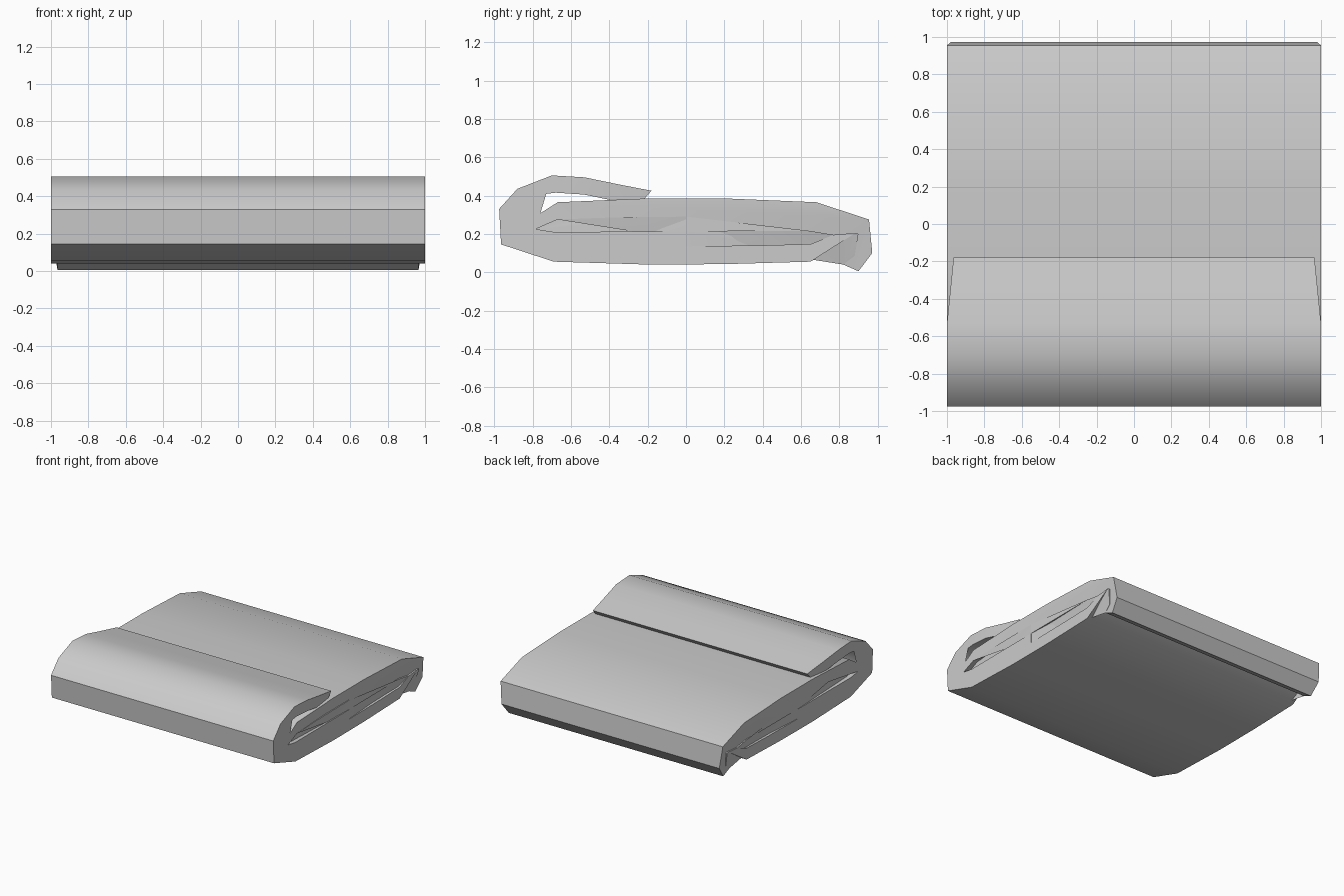
import bpy, bmesh, math

if "Cube" in bpy.data.objects:
    bpy.data.objects.remove(bpy.data.objects["Cube"])


def sheet(name, pts):
    """Extrude a (y, z, half width) outline across x, with capped ends."""
    bm = bmesh.new()
    left = [bm.verts.new((-w, y, z)) for y, z, w in pts]
    right = [bm.verts.new((w, y, z)) for y, z, w in pts]
    n = len(pts)
    for i in range(n):
        j = (i + 1) % n
        bm.faces.new((left[i], left[j], right[j], right[i]))
    caps = [bm.faces.new(left[::-1]), bm.faces.new(right)]
    bmesh.ops.triangulate(bm, faces=caps, ngon_method='EAR_CLIP')
    bmesh.ops.recalc_face_normals(bm, faces=bm.faces)
    me = bpy.data.meshes.new(name)
    bm.to_mesh(me)
    bm.free()
    ob = bpy.data.objects.new(name, me)
    bpy.context.collection.objects.link(ob)
    bpy.ops.object.select_all(action='DESELECT')
    ob.select_set(True)
    bpy.context.view_layer.objects.active = ob
    bpy.ops.object.shade_smooth_by_angle(angle=math.radians(42))
    return ob


def full(pts):
    return [(y, z, 1.0) for y, z in pts]


# lower layer of the folded cloth: top flap, left turn and bottom panel
flap_top = [(-.18, .425, .965), (-.35, .458, .982), (-.53, .495, 1)]
flap_under = [(-.53, .405, 1), (-.40, .378, .985), (-.22, .38, .967)]
sheet("lower_fold", flap_top + full([
    (-.70, .505), (-.88, .435), (-.975, .33), (-.965, .145), (-.69, .055),
    (-.20, .04), (.20, .042), (.65, .055), (.885, .205),
    (.77, .195), (.65, .147), (.40, .14), (0, .135),
    (0, .213), (-.69, .21), (-.785, .225), (-.905, .215),
    (-.88, .34), (-.80, .40), (-.68, .415)]) + flap_under)

# upper layer: top panel, right turn and small hanging hem
sheet("upper_fold", full([
    (-.905, .215), (-.67, .365), (-.20, .385), (.20, .385), (.68, .365),
    (.955, .275)]) + [
    (.972, .10, .98), (.90, .005, .965), (.82, .04, .965), (.88, .085, .975)]
    + full([(.90, .20), (.885, .205), (.77, .195), (.65, .215), (0, .213),
            (0, .29), (-.40, .285), (-.67, .275), (-.785, .225)]))

# tucked inner ends, slightly narrower towards the folds
sheet("inner_end_left", [
    (0, .29, .998), (-.40, .285, .975), (-.67, .275, .965),
    (-.785, .225, .96), (-.69, .21, .965), (0, .213, .998)])
sheet("inner_end_right", [
    (0, .135, .998), (.40, .14, .975), (.65, .147, .965),
    (.77, .195, .96), (.65, .215, .965), (0, .213, .998)])
